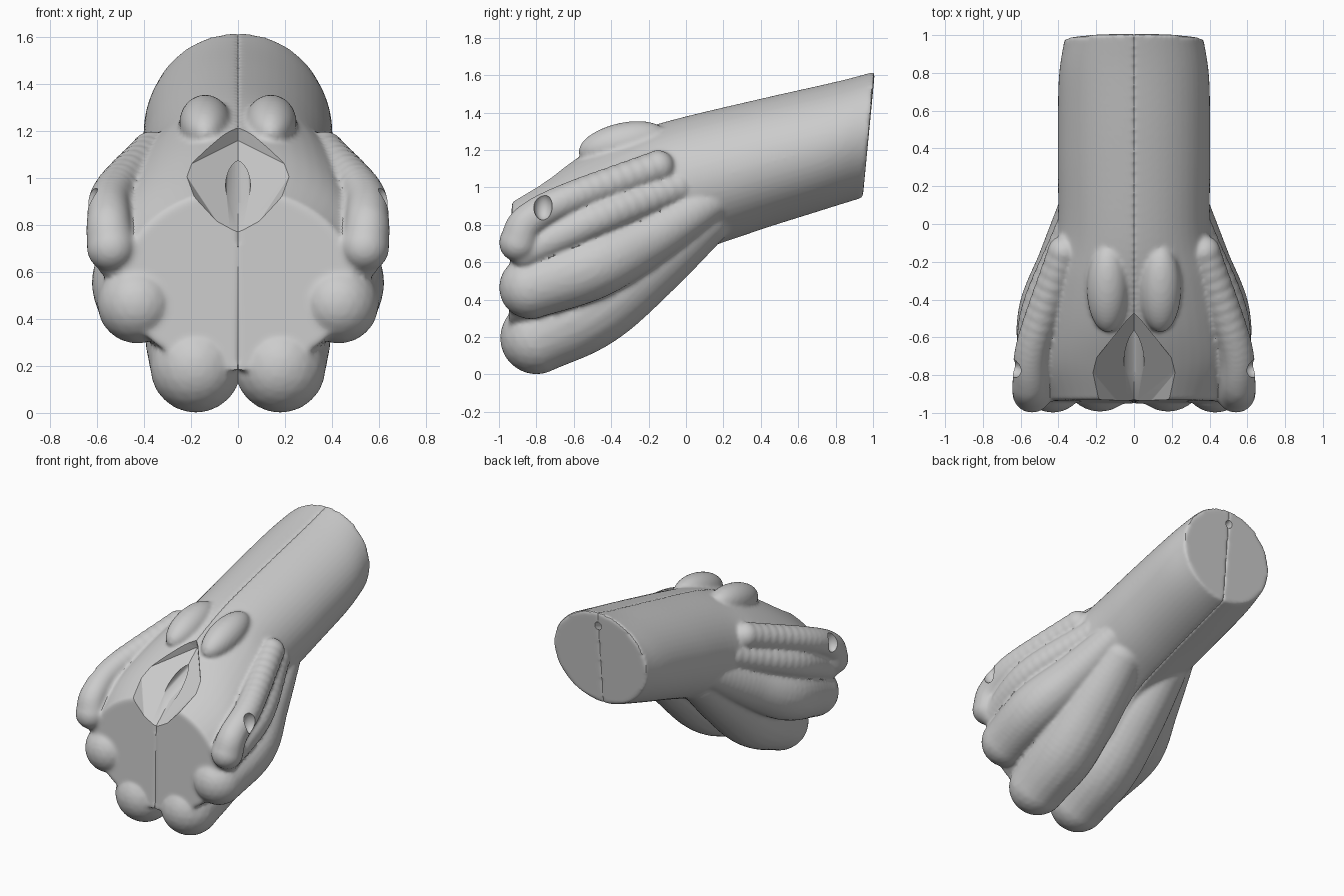
import bpy, bmesh, math
from mathutils import Vector, Matrix

if "Cube" in bpy.data.objects:
    bpy.data.objects.remove(bpy.data.objects["Cube"])


def spline(points, steps):
    """Catmull-Rom through tuples of any length."""
    p = [Vector(q) for q in points]
    p = [2 * p[0] - p[1]] + p + [2 * p[-1] - p[-2]]
    out = []
    for i in range(1, len(p) - 2):
        a, b, c, d = p[i - 1:i + 3]
        for s in range(steps):
            t = s / steps
            out.append(0.5 * (2 * b + (c - a) * t + (2 * a - 5 * b + 4 * c - d) * t * t
                              + (3 * b - a - 3 * c + d) * t ** 3))
    return out + [p[-2]]


def make_object(name, bm):
    bmesh.ops.recalc_face_normals(bm, faces=bm.faces)
    mesh = bpy.data.meshes.new(name)
    bm.to_mesh(mesh)
    bm.free()
    ob = bpy.data.objects.new(name, mesh)
    bpy.context.collection.objects.link(ob)
    return ob


def add_body(bm, stations):
    """Half-oval loft; station = (half width, top y, top z, bottom y, bottom z)."""
    rings, n = [], 28
    for w, yt, zt, yb, zb in (tuple(v) for v in map(list, spline_nd(stations, 6))):
        ring = []
        for i in range(n + 1):
            a = math.pi * i / n
            k = (1 + math.cos(a)) / 2
            ring.append(bm.verts.new((w * math.sin(a) - 0.006,
                                      yb + (yt - yb) * k, zb + (zt - zb) * k)))
        rings.append(ring)
    for r0, r1 in zip(rings, rings[1:]):
        for i in range(n + 1):
            j = (i + 1) % (n + 1)
            bm.faces.new((r0[i], r0[j], r1[j], r1[i]))
    bm.faces.new(rings[0])
    bm.faces.new(rings[-1])


def spline_nd(points, steps):
    a = spline([p[:3] for p in points], steps)
    b = spline([p[3:] for p in points], steps)
    return [list(u) + list(v) for u, v in zip(a, b)]


def add_finger(bm, path):
    """Tapered rounded finger along (x, y, z, radius) points."""
    for x, y, z, r in spline(path, 9):
        bmesh.ops.create_icosphere(bm, subdivisions=3, radius=r,
                                   matrix=Matrix.Translation((x, y, z)))


def add_ellipsoid(bm, loc, scale, tilt=0.0):
    m = (Matrix.Translation(loc) @ Matrix.Rotation(tilt, 4, 'X')
         @ Matrix.Diagonal((*scale, 1)))
    bmesh.ops.create_uvsphere(bm, u_segments=32, v_segments=20, radius=1, matrix=m)


# forearm and palm, one half
bm = bmesh.new()
add_body(bm, [
    (0.375, 1.01, 1.62, 0.945, 0.945),
    (0.405, 0.80, 1.565, 0.72, 0.875),
    (0.410, 0.40, 1.475, 0.33, 0.75),
    (0.415, -0.08, 1.36, 0.00, 0.62),
    (0.500, -0.32, 1.28, -0.25, 0.40),
    (0.550, -0.55, 1.18, -0.50, 0.28),
    (0.570, -0.74, 1.07, -0.75, 0.20),
    (0.500, -0.93, 0.95, -0.95, 0.18),
])
body = make_object("half_body", bm)

# four curled fingers and the raised knuckle
bm = bmesh.new()
add_finger(bm, [(.18, -.80, .195, .195), (.18, -.50, .36, .22),
                (.18, -.20, .60, .20), (.18, .08, .83, .16)])
add_finger(bm, [(.43, -.83, .465, .17), (.44, -.50, .58, .18),
                (.36, -.20, .73, .15), (.28, .12, .92, .11)])
add_finger(bm, [(.52, -.86, .65, .085), (.51, -.50, .82, .10), (.34, -.05, 1.0, .09)])
add_finger(bm, [(.54, -.895, .705, .105), (.55, -.84, .82, .095),
                (.53, -.62, .94, .09), (.37, -.15, 1.11, .09)])
add_ellipsoid(bm, (.14, -.34, 1.235), (.11, .24, .11), math.radians(13))
fingers = make_object("fingers", bm)

# merge the half
bpy.ops.object.select_all(action='DESELECT')
fingers.select_set(True)
body.select_set(True)
bpy.context.view_layer.objects.active = body
bpy.ops.object.join()
body.name = "joined_hands"
rm = body.modifiers.new("merge", 'REMESH')
rm.mode = 'VOXEL'
rm.voxel_size = 0.013
sm = body.modifiers.new("soften", 'SMOOTH')
sm.factor = 0.5
sm.iterations = 6

# pit between the thumbs
bm = bmesh.new()
for co in [(0, -.46, 1.16), (0, -1.04, .68), (0, -.52, 1.4), (0, -1.04, 1.4)]:
    bm.verts.new(co)
for s in (-1, 1):
    for co in [(.28, -1.04, .98), (.24, -.76, 1.04), (.28, -1.04, 1.4), (.24, -.78, 1.4)]:
        bm.verts.new((s * co[0], co[1], co[2]))
bmesh.ops.convex_hull(bm, input=bm.verts)
pit = make_object("pit_cutter", bm)

# tapered tunnel running back to the wrist end
bm = bmesh.new()
a, b = Vector((0, -.85, .93)), Vector((0, 1.1, 1.55))
rot = (b - a).to_track_quat('Z', 'Y').to_matrix().to_4x4()
bmesh.ops.create_cone(bm, cap_ends=True, segments=24, radius1=.055, radius2=.025,
                      depth=(b - a).length, matrix=Matrix.Translation((a + b) / 2) @ rot)
tunnel = make_object("tunnel_cutter", bm)

# nail dent on the side of the top finger
bm = bmesh.new()
add_ellipsoid(bm, (.64, -.765, .90), (.06, .05, .075))
dent = make_object("nail_cutter", bm)

cutters = [pit, tunnel, dent]
for c in cutters:
    c.hide_render = True
    md = body.modifiers.new(c.name, 'BOOLEAN')
    md.operation = 'DIFFERENCE'
    md.solver = 'EXACT'
    md.object = c

# mirror into the pair
mi = body.modifiers.new("pair", 'MIRROR')
mi.use_axis = (True, False, False)
mi.use_bisect_axis = (True, False, False)
mi.use_mirror_merge = False

bpy.ops.object.select_all(action='DESELECT')
body.select_set(True)
bpy.context.view_layer.objects.active = body
bpy.ops.object.convert(target='MESH')
for c in cutters:
    bpy.data.objects.remove(c)
bpy.ops.object.shade_smooth_by_angle(angle=math.radians(35))
